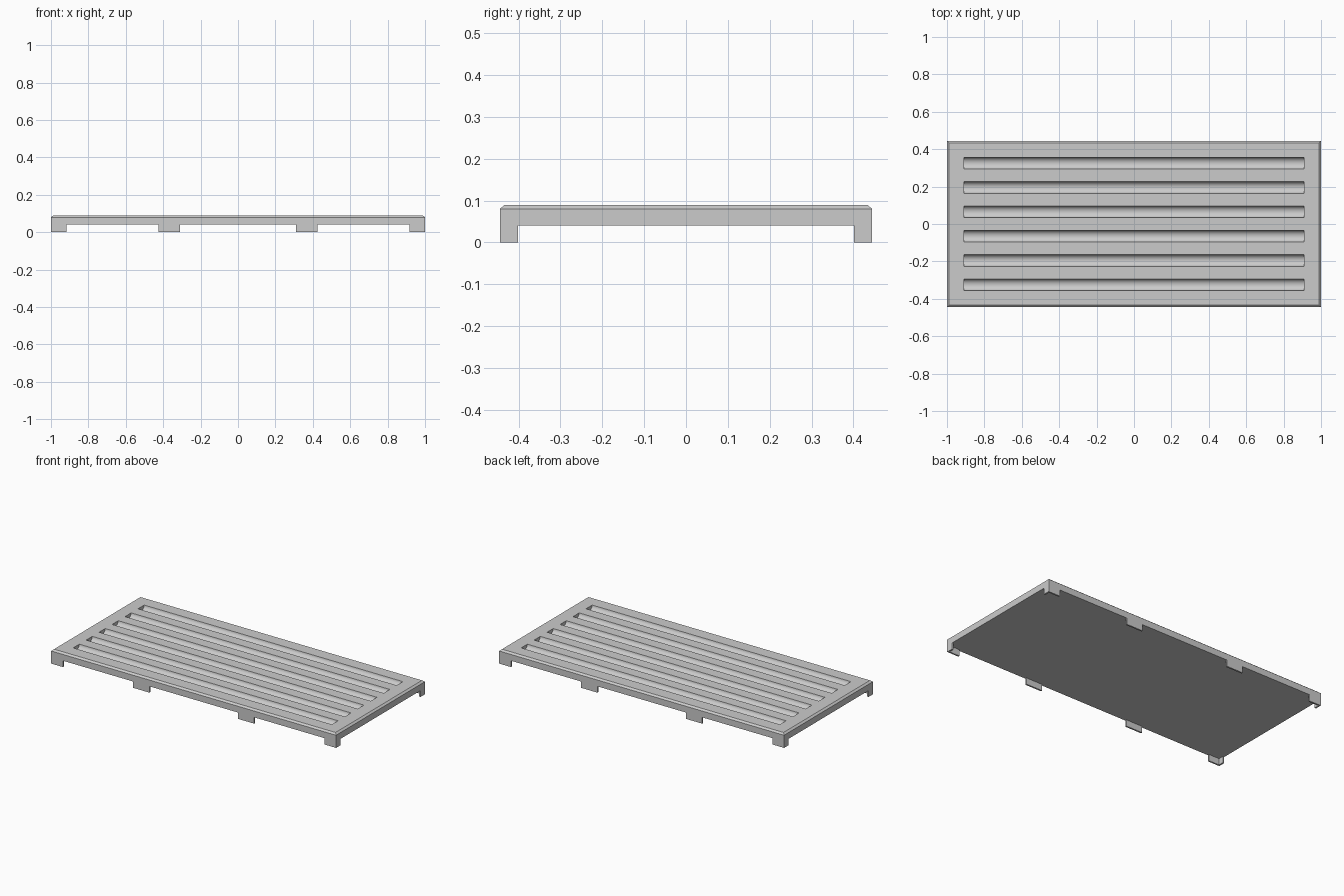
import bpy, bmesh, math

if "Cube" in bpy.data.objects:
    bpy.data.objects.remove(bpy.data.objects["Cube"])

HX, HY = 1.0, 0.445
Z_BOT, Z_SIDE, Z_TOP = 0.04, 0.08, 0.09
CH = 0.012
FOOT_T = 0.01


def make_object(name, bm):
    bmesh.ops.recalc_face_normals(bm, faces=bm.faces)
    me = bpy.data.meshes.new(name)
    bm.to_mesh(me)
    bm.free()
    ob = bpy.data.objects.new(name, me)
    bpy.context.collection.objects.link(ob)
    return ob


def prism(name, outline, z0, z1):
    bm = bmesh.new()
    face = bm.faces.new([bm.verts.new((x, y, z0)) for x, y in outline])
    top = bmesh.ops.extrude_face_region(bm, geom=[face], use_keep_orig=True)
    for v in top["geom"]:
        if isinstance(v, bmesh.types.BMVert):
            v.co.z = z1
    return make_object(name, bm)


# Deck: flat slab with a small bevelled top rim
bm = bmesh.new()
rings = []
for inset, z in ((0, Z_BOT), (0, Z_SIDE), (CH, Z_TOP)):
    x, y = HX - inset, HY - inset
    rings.append([bm.verts.new((sx * x, sy * y, z))
                  for sx, sy in ((-1, -1), (1, -1), (1, 1), (-1, 1))])
bm.faces.new(rings[0])
bm.faces.new(rings[2])
for a, b in zip(rings, rings[1:]):
    for i in range(4):
        j = (i + 1) % 4
        bm.faces.new((a[i], a[j], b[j], b[i]))
deck = make_object("deck", bm)

# Six rounded drainage grooves, cut into the top
half_w, depth, length, n = 0.031, 0.026, 0.908, 12
bm = bmesh.new()
for k in range(6):
    yc = (k - 2.5) * 0.13
    profile = [(yc - half_w, Z_TOP + 0.02)]
    profile += [(yc - half_w * math.cos(math.pi * i / n),
                 Z_TOP - depth * math.sin(math.pi * i / n)) for i in range(n + 1)]
    profile.append((yc + half_w, Z_TOP + 0.02))
    left = [bm.verts.new((-length, y, z)) for y, z in profile]
    right = [bm.verts.new((length, y, z)) for y, z in profile]
    bm.faces.new(left)
    bm.faces.new(right)
    for i in range(len(profile)):
        j = (i + 1) % len(profile)
        bm.faces.new((left[i], left[j], right[j], right[i]))
cutter = make_object("groove_cutter", bm)
mod = deck.modifiers.new("grooves", 'BOOLEAN')
mod.operation = 'DIFFERENCE'
mod.solver = 'EXACT'
mod.object = cutter
bpy.context.view_layer.objects.active = deck
deck.select_set(True)
bpy.ops.object.modifier_apply(modifier=mod.name)
bpy.data.objects.remove(cutter)
bpy.ops.object.shade_smooth_by_angle(angle=math.radians(30))

# Thin feet: L-shaped at the corners, flat tabs along the long sides
for sx, side in ((-1, "left"), (1, "right")):
    for sy, end in ((-1, "front"), (1, "back")):
        corner = [(1.0, HY), (0.918, HY), (0.918, HY - FOOT_T),
                  (1 - FOOT_T, HY - FOOT_T), (1 - FOOT_T, 0.402), (1.0, 0.402)]
        tab = [(0.31, HY), (0.425, HY), (0.425, HY - FOOT_T), (0.31, HY - FOOT_T)]
        for part, outline in (("corner_foot", corner), ("middle_foot", tab)):
            prism(f"{part}_{end}_{side}",
                  [(sx * x, sy * y) for x, y in outline], 0, Z_BOT)
